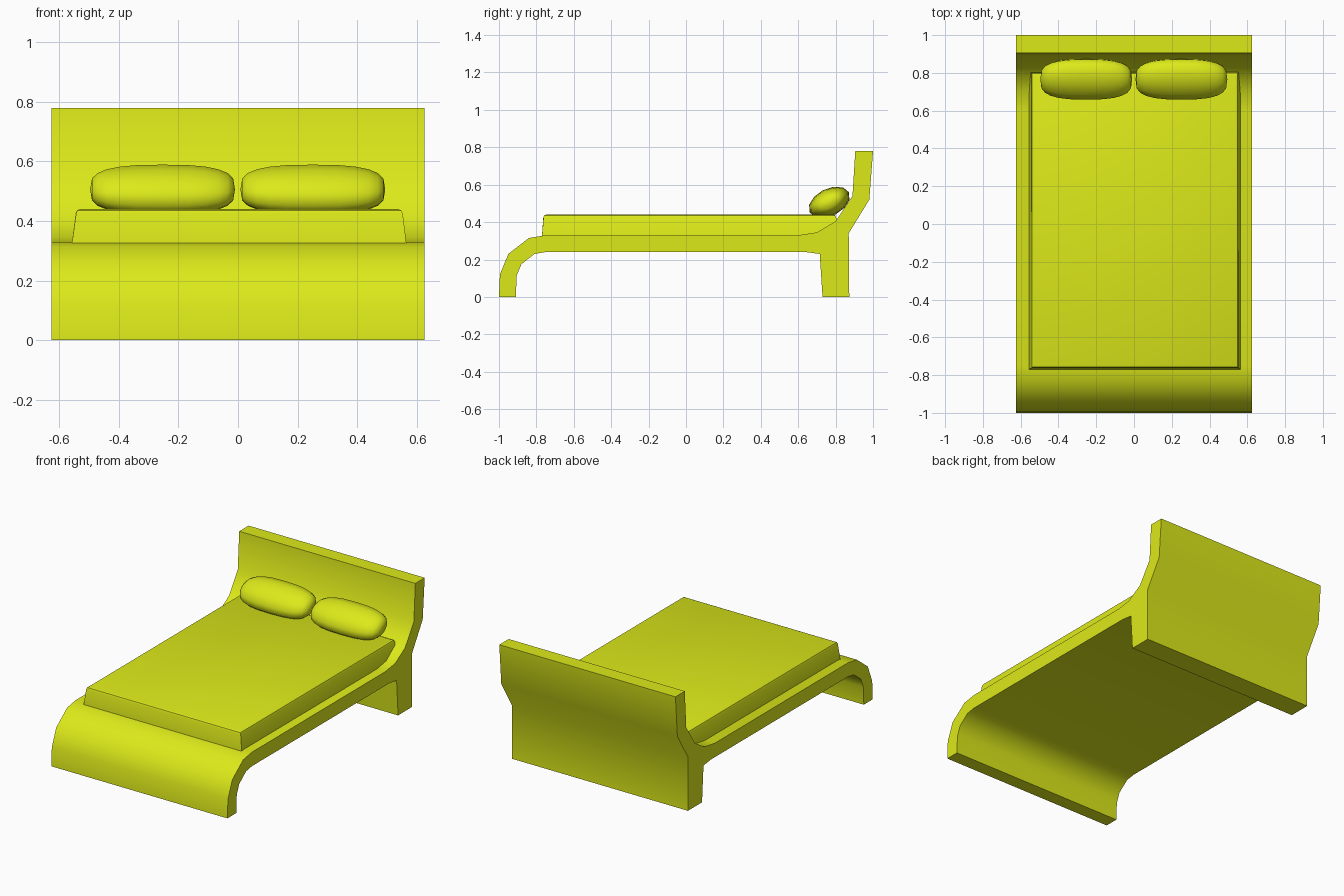
import bpy, bmesh
from math import radians
from mathutils import Matrix, Vector

if "Cube" in bpy.data.objects:
    bpy.data.objects.remove(bpy.data.objects["Cube"])

mat = bpy.data.materials.new("yellow")
mat.diffuse_color = (0.72, 0.82, 0.01, 1)
mat.use_nodes = True
mat.node_tree.nodes["Principled BSDF"].inputs["Base Color"].default_value = mat.diffuse_color


def finish(name, bm, angle):
    bmesh.ops.recalc_face_normals(bm, faces=bm.faces)
    me = bpy.data.meshes.new(name)
    bm.to_mesh(me)
    bm.free()
    me.materials.append(mat)
    ob = bpy.data.objects.new(name, me)
    bpy.context.collection.objects.link(ob)
    bpy.ops.object.select_all(action='DESELECT')
    ob.select_set(True)
    bpy.context.view_layer.objects.active = ob
    bpy.ops.object.shade_smooth_by_angle(angle=radians(angle))
    return ob


# Frame: one side profile (y, z) with curved foot, deck, headboard and rear leg
profile = [(-1, 0), (-0.995, 0.12), (-0.95, 0.23), (-0.84, 0.315), (-0.75, 0.33),
           (0.60, 0.33), (0.70, 0.345), (0.80, 0.405), (0.89, 0.54), (0.905, 0.78),
           (1, 0.78), (0.98, 0.52), (0.87, 0.34), (0.873, 0), (0.73, 0),
           (0.715, 0.23), (0.64, 0.24), (-0.75, 0.24), (-0.81, 0.23),
           (-0.88, 0.175), (-0.905, 0.115), (-0.91, 0)]
bm = bmesh.new()
side = bm.faces.new([bm.verts.new((-0.625, y, z)) for y, z in profile])
ext = bmesh.ops.extrude_face_region(bm, geom=[side], use_keep_orig=True)
bmesh.ops.translate(bm, vec=(1.25, 0, 0),
                    verts=[v for v in ext["geom"] if isinstance(v, bmesh.types.BMVert)])
finish("bed_frame", bm, 40)

# Mattress: block with a softened top rim
bm = bmesh.new()
bmesh.ops.create_cube(bm, size=1, matrix=Matrix.Translation((0.004, 0.02, 0.383))
                      @ Matrix.Diagonal((1.122, 1.58, 0.114, 1)))
for v in bm.verts:
    if v.co.z > 0.4:
        v.co.x *= 0.975
        v.co.y -= 0.008 if v.co.y > 0 else -0.008
rim = [e for e in bm.edges if all(v.co.z > 0.4 for v in e.verts)]
bmesh.ops.bevel(bm, geom=rim, offset=0.014, segments=2, profile=0.5, affect='EDGES')
finish("mattress", bm, 30)


# Pillows: squared-off ellipsoids leaning on the headboard
def pillow(name, x):
    bm = bmesh.new()
    bmesh.ops.create_uvsphere(bm, u_segments=12, v_segments=12, radius=1,
                              matrix=Matrix.Rotation(radians(90), 4, 'Y'))
    for v in bm.verts:
        u = max(-1, min(1, v.co.x))
        r = (v.co.y ** 2 + v.co.z ** 2) ** 0.5
        k = r ** -0.4 if r > 1e-4 else 0
        px = abs(u) ** 0.75 * (1 if u > 0 else -1)
        v.co = Vector((px * 0.243, v.co.y * k * 0.118, v.co.z * k * 0.073))
    bmesh.ops.transform(bm, verts=bm.verts, matrix=Matrix.Translation((x, 0.766, 0.506))
                        @ Matrix.Rotation(radians(27), 4, 'X'))
    finish(name, bm, 50)


pillow("pillow_left", -0.253)
pillow("pillow_right", 0.251)
